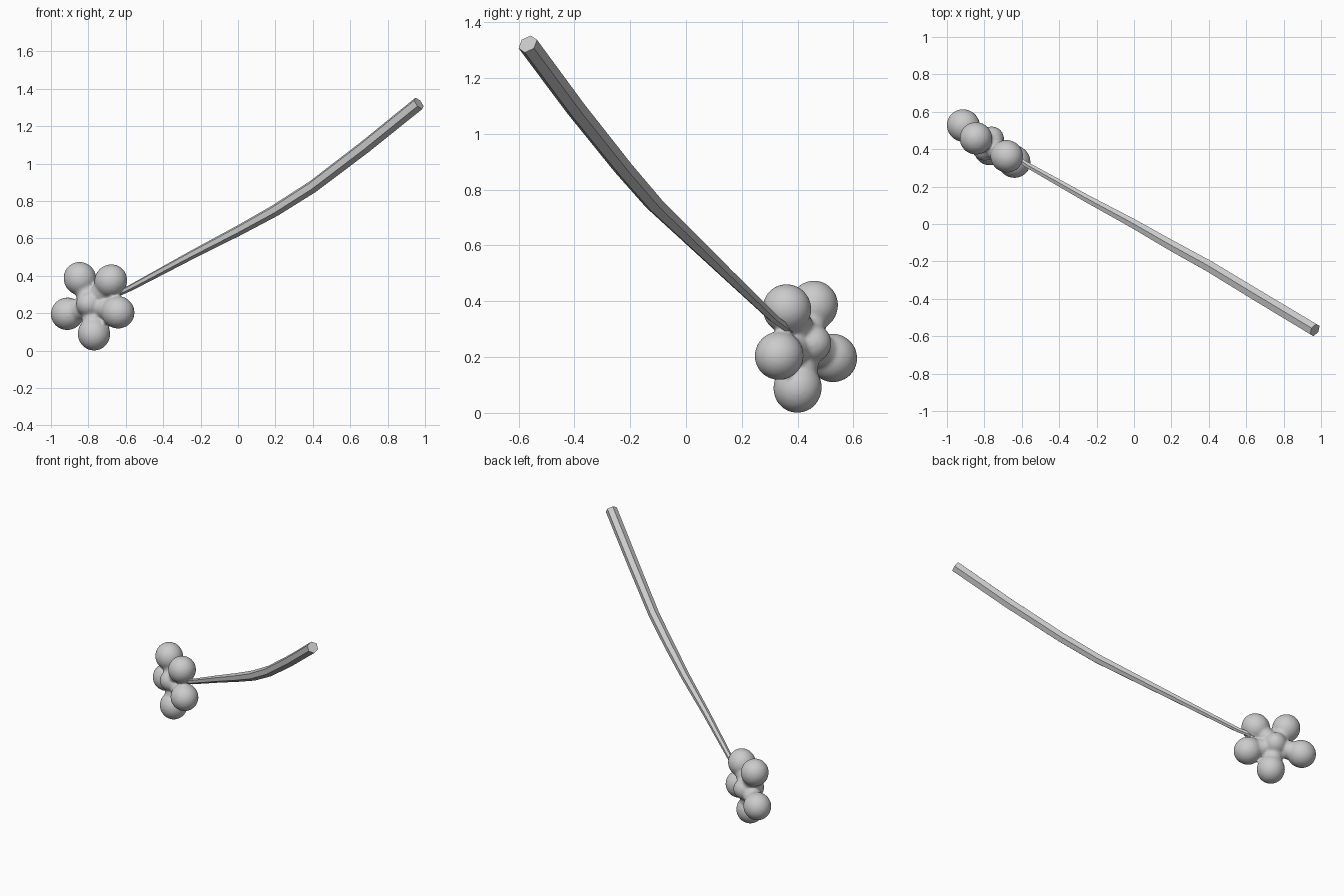
import bpy, bmesh, math
from mathutils import Vector, Matrix

if "Cube" in bpy.data.objects:
    bpy.data.objects.remove(bpy.data.objects["Cube"])

# --- Flower head: petal balls with necks, fused around a domed centre ---
CENTRE = Vector((-0.78, 0.43, 0.25))
PETALS = [(-0.845, 0.458, 0.385), (-0.68, 0.362, 0.373), (-0.642, 0.334, 0.205),
          (-0.77, 0.40, 0.09), (-0.912, 0.526, 0.197)]
NORMAL = Vector((0.6, 0.8, 0.0)).normalized()

def add_ball(bm, loc, axis, length, radius):
    rot = axis.to_track_quat('Z', 'Y').to_matrix().to_4x4()
    m = Matrix.Translation(loc) @ rot @ Matrix.Diagonal((radius, radius, length, 1))
    bmesh.ops.create_uvsphere(bm, u_segments=32, v_segments=20, radius=1, matrix=m)

bm = bmesh.new()
add_ball(bm, CENTRE, NORMAL, 0.098, 0.078)
for p in PETALS:
    p = Vector(p)
    axis = (p - CENTRE).normalized()
    add_ball(bm, p, axis, 0.09, 0.087)
    add_ball(bm, CENTRE.lerp(p, 0.6), axis, 0.115, 0.06)
me = bpy.data.meshes.new("flower_head")
bm.to_mesh(me)
bm.free()
flower = bpy.data.objects.new("flower_head", me)
bpy.context.collection.objects.link(flower)
rm = flower.modifiers.new("fuse", 'REMESH')
rm.mode = 'VOXEL'
rm.voxel_size = 0.008
rm.use_smooth_shade = True
sm = flower.modifiers.new("soften", 'SMOOTH')
sm.factor = 0.5
sm.iterations = 6

# --- Stem: tapered six-sided rod along a gentle curve ---
PATH = [((-0.66, 0.375, 0.295), 0.014), ((-0.57, 0.315, 0.338), 0.017),
        ((-0.25, 0.135, 0.51), 0.023), ((0.0, 0.0, 0.64), 0.028),
        ((0.2, -0.115, 0.75), 0.032), ((0.4, -0.225, 0.877), 0.034),
        ((0.68, -0.395, 1.09), 0.036), ((0.967, -0.567, 1.322), 0.037)]
pts = [Vector(p) for p, r in PATH]
bm = bmesh.new()
rings = []
for i, (p, r) in enumerate(PATH):
    t = (pts[min(i + 1, len(pts) - 1)] - pts[max(i - 1, 0)]).normalized()
    side = t.cross(Vector((0, 0, 1))).normalized()
    up = side.cross(t)
    rings.append([bm.verts.new(pts[i] + r * (math.sin(a) * side + math.cos(a) * up))
                  for a in (k * math.pi / 3 for k in range(6))])
for a, b in zip(rings, rings[1:]):
    for k in range(6):
        bm.faces.new((a[k], a[(k + 1) % 6], b[(k + 1) % 6], b[k]))
bm.faces.new(rings[0])
bm.faces.new(rings[-1])
bmesh.ops.recalc_face_normals(bm, faces=bm.faces)
me = bpy.data.meshes.new("stem")
bm.to_mesh(me)
bm.free()
bpy.context.collection.objects.link(bpy.data.objects.new("stem", me))
